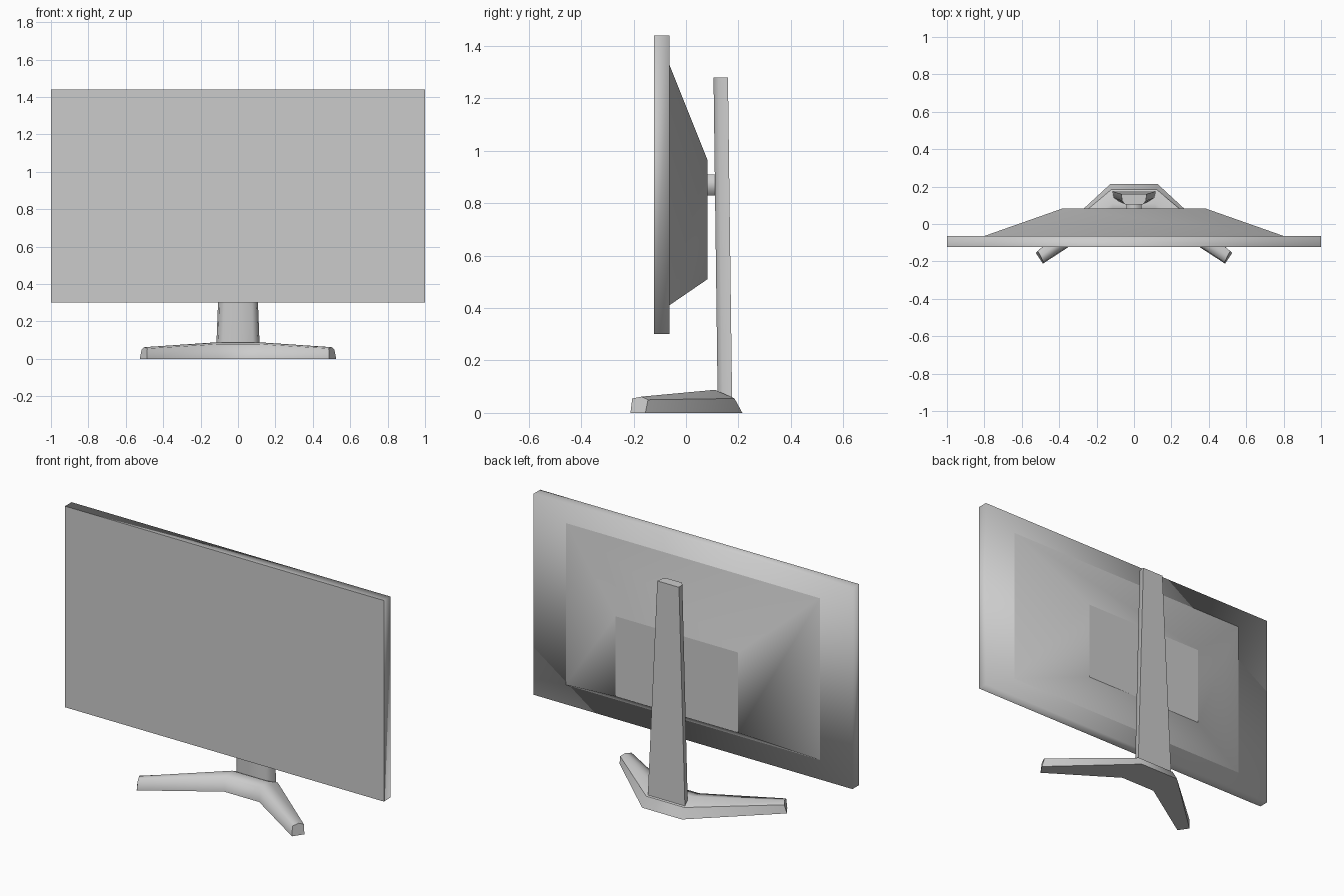
import bpy
import bmesh

cube = bpy.data.objects.get("Cube")
if cube:
    bpy.data.objects.remove(cube, do_unlink=True)

GREY = (0.6, 0.6, 0.6, 1)
mat = bpy.data.materials.new("plain grey")
mat.use_nodes = True
mat.diffuse_color = GREY
mat.node_tree.nodes["Principled BSDF"].inputs["Base Color"].default_value = GREY


def loft(name, rings, caps=(True, True), hard=(True, True), crease=()):
    """Skin matching rings smoothly; hard caps and creased lengthwise edges stay sharp."""
    bm = bmesh.new()
    loops = [[bm.verts.new(p) for p in ring] for ring in rings]
    n = len(loops[0])
    for a, b in zip(loops, loops[1:]):
        for i in range(n):
            j = (i + 1) % n
            bm.faces.new((a[i], a[j], b[j], b[i]))
    for f in bm.faces:
        f.smooth = True
    for loop, cap, sharp in zip((loops[0], loops[-1]), caps, hard):
        if cap:
            f = bm.faces.new(loop)
            f.smooth = not sharp
            if sharp:
                for e in f.edges:
                    e.smooth = False
    for a, b in zip(loops, loops[1:]):
        for i in crease:
            bm.edges.get((a[i], b[i])).smooth = False
    bmesh.ops.recalc_face_normals(bm, faces=bm.faces)
    me = bpy.data.meshes.new(name)
    bm.to_mesh(me)
    bm.free()
    me.materials.append(mat)
    ob = bpy.data.objects.new(name, me)
    bpy.context.collection.objects.link(ob)
    return ob


def rect(w, z0, z1, y):
    return [(-w, y, z0), (w, y, z0), (w, y, z1), (-w, y, z1)]


# Display panel: hard flat screen in front, soft back shell
loft("display_panel", [rect(1, 0.30, 1.44, -0.122), rect(1, 0.30, 1.44, -0.063)],
     hard=(True, False))

# Tapered rear housing with a flat mounting face
loft("rear_housing", [rect(0.80, 0.41, 1.33, -0.064), rect(0.385, 0.51, 0.965, 0.082)])

# Short bracket between housing and column
loft("mount_bracket", [rect(0.04, 0.83, 0.91, 0.07), rect(0.04, 0.83, 0.91, 0.13)])


# Column: chamfered front, wide flat back, narrowing and leaning forward upwards
def column_ring(w, y, z):
    half = [(w, 0.055), (0.93 * w, 0.018), (0.7 * w, 0)]
    return ([(x, y + d, z) for x, d in half]
            + [(-x, y + d, z) for x, d in reversed(half)])


loft("stand_column", [column_ring(0.117, 0.121, 0.04), column_ring(0.068, 0.105, 1.28)],
     crease=(0, 5))

# V-shaped foot: one cross-section per station, mirrored to the other leg
tip = [(0.525, -0.155, 0), (0.515, -0.145, 0.05), (0.50, -0.17, 0.062),
       (0.485, -0.205, 0.055), (0.487, -0.212, 0)]
elbow = [(0.125, 0.215, 0), (0.12, 0.185, 0.055), (0.115, 0.11, 0.088),
         (0.11, 0.04, 0.078), (0.11, 0.033, 0)]


def mirrored(ring):
    return [(-x, y, z) for x, y, z in ring]


loft("stand_foot", [tip, elbow, mirrored(elbow), mirrored(tip)], crease=(0, 1, 4))
